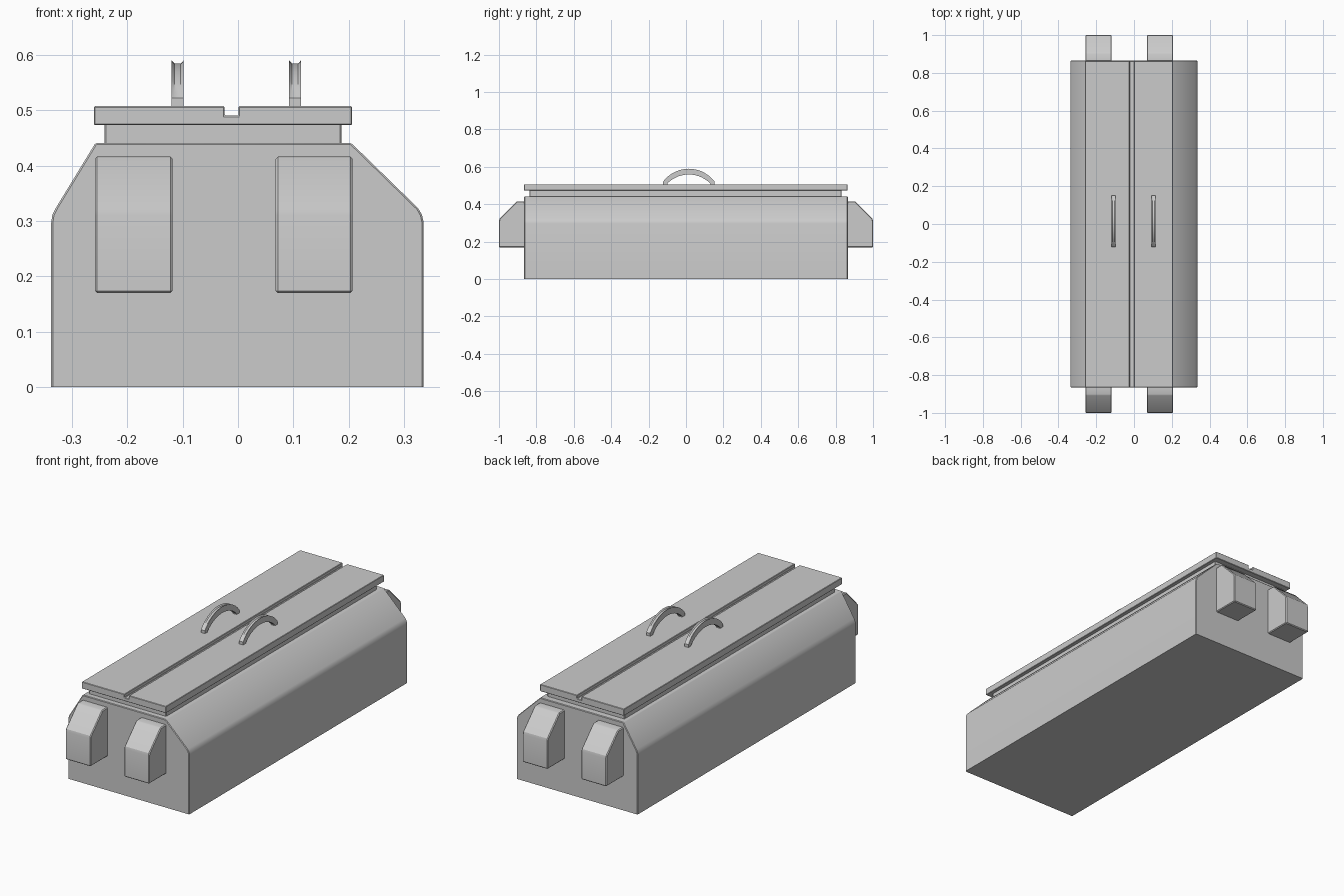
import bpy, bmesh
from math import radians, sin, cos, pi, asin

if "Cube" in bpy.data.objects:
    bpy.data.objects.remove(bpy.data.objects["Cube"])

def finish(name, bm, bevel=0.0, smooth=30):
    bmesh.ops.recalc_face_normals(bm, faces=bm.faces)
    if bevel:
        sharp = [e for e in bm.edges if e.calc_face_angle(0) > radians(33)
                 and max(v.co.z for v in e.verts) > 0.001]
        bmesh.ops.bevel(bm, geom=sharp, offset=bevel, segments=1,
                        affect='EDGES', clamp_overlap=True)
    mesh = bpy.data.meshes.new(name)
    bm.to_mesh(mesh)
    bm.free()
    mesh.shade_smooth()
    mesh.set_sharp_from_angle(angle=radians(smooth))
    obj = bpy.data.objects.new(name, mesh)
    bpy.context.collection.objects.link(obj)
    return obj

def prism(name, profile, axis, start, end, bevel=0.0):
    """Extrude a 2D profile along x (profile is y,z) or y (profile is x,z)."""
    bm = bmesh.new()
    place = (lambda p, t: (t, p[0], p[1])) if axis == 'x' else (lambda p, t: (p[0], t, p[1]))
    a = [bm.verts.new(place(p, start)) for p in profile]
    b = [bm.verts.new(place(p, end)) for p in profile]
    bm.faces.new(a)
    bm.faces.new(b)
    n = len(profile)
    for i in range(n):
        j = (i + 1) % n
        bm.faces.new((a[i], a[j], b[j], b[i]))
    return finish(name, bm, bevel)

# Main body with asymmetric sloped shoulders
prism("body", [(-0.337, 0), (0.335, 0), (0.335, 0.297), (0.332, 0.311), (0.325, 0.323),
               (0.204, 0.441), (-0.257, 0.441), (-0.329, 0.323), (-0.335, 0.311),
               (-0.337, 0.297)], 'y', -0.865, 0.865, 0.003)

# Recessed neck under the lid
prism("neck", [(-0.241, 0.435), (0.187, 0.435), (0.187, 0.478), (-0.241, 0.478)],
      'y', -0.836, 0.832, 0.003)

# Lid with a lengthwise groove between its two leaves
prism("lid", [(-0.26, 0.473), (0.206, 0.473), (0.206, 0.507), (0.001, 0.507),
              (0.001, 0.49), (-0.024, 0.49), (-0.024, 0.507), (-0.26, 0.507)],
      'y', -0.866, 0.863, 0.002)

# Chamfered end blocks, two on each end
for end, s in (("front", -1), ("back", 1)):
    for side, x0, x1 in (("left", -0.258, -0.118), ("right", 0.068, 0.207)):
        prism(f"{end}_{side}_block",
              [(s * 0.855, 0.17), (s, 0.17), (s, 0.31), (s * 0.997, 0.322),
               (s * 0.905, 0.416), (s * 0.855, 0.416)], 'x', x0, x1, 0.004)

# Arched handles: crescent sweep with a channel along the outer face
def handle(name, xc, steps=14):
    bm = bmesh.new()
    yc, w, groove = 0.015, 0.011, 0.006

    def arc(half, low, high, t):
        rise = high - low
        r = (half * half + rise * rise) / (2 * rise)
        ang = asin(half / r) * t
        return yc + r * sin(ang), high - r + r * cos(ang)

    def ring(outer, inner, depth):
        section = [(-w, inner), (w, inner), (w, outer), (w * 0.5, (outer[0], outer[1] - depth)),
                   (-w * 0.5, (outer[0], outer[1] - depth)), (-w, outer)]
        return [bm.verts.new((xc + dx, p[0], p[1])) for dx, p in section]

    rings = []
    for i in range(steps + 1):
        t = 2 * i / steps - 1
        depth = groove if 0 < i < steps else 0.0005
        rings.append(ring(arc(0.137, 0.522, 0.59, t), arc(0.115, 0.511, 0.559, t), depth))
    # feet reaching down into the lid
    first = ring((yc - 0.137, 0.504), (yc - 0.115, 0.504), 0)
    last = ring((yc + 0.137, 0.504), (yc + 0.115, 0.504), 0)
    rings = [first] + rings + [last]
    for a, b in zip(rings, rings[1:]):
        for k in range(6):
            m = (k + 1) % 6
            bm.faces.new((a[k], a[m], b[m], b[k]))
    bm.faces.new(first)
    bm.faces.new(last)
    finish(name, bm)

handle("left_handle", -0.109)
handle("right_handle", 0.103)
